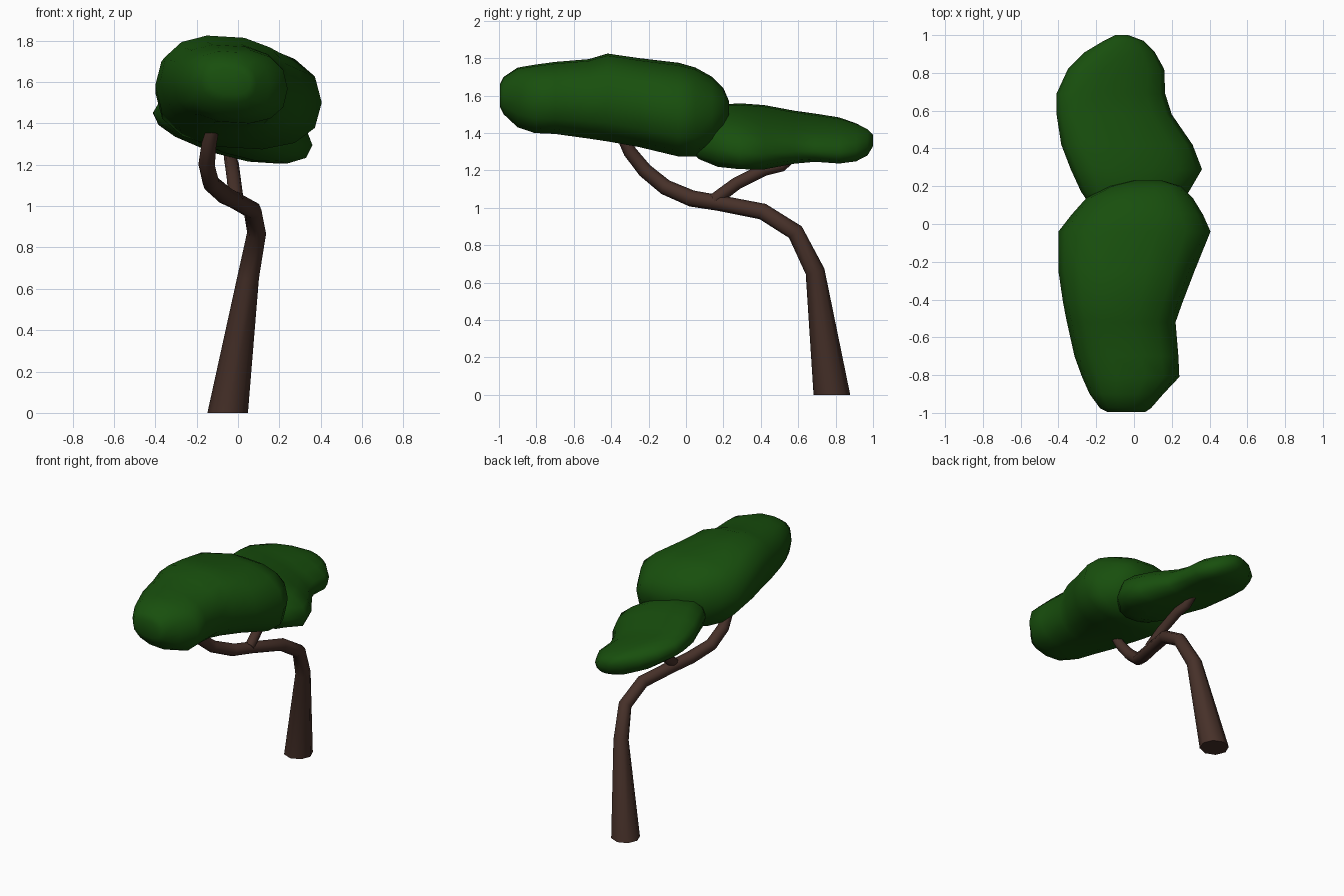
import bpy, bmesh
from math import cos, sin, pi, sqrt, copysign
from mathutils import Vector

if "Cube" in bpy.data.objects:
    bpy.data.objects.remove(bpy.data.objects["Cube"])


def material(name, color):
    m = bpy.data.materials.new(name)
    m.diffuse_color = color
    m.use_nodes = True
    m.node_tree.nodes["Principled BSDF"].inputs["Base Color"].default_value = m.diffuse_color
    return m


BARK = material("bark", (0.062, 0.030, 0.022, 1))
LEAF = material("leaf", (0.009, 0.078, 0.004, 1))


def loft(name, rings, mat, angle):
    """Skin a list of point rings and cap both ends."""
    bm = bmesh.new()
    loops = [[bm.verts.new(p) for p in ring] for ring in rings]
    n = len(loops[0])
    for a, b in zip(loops, loops[1:]):
        for i in range(n):
            j = (i + 1) % n
            bm.faces.new((a[i], a[j], b[j], b[i]))
    bm.faces.new(loops[0])
    bm.faces.new(loops[-1])
    bmesh.ops.recalc_face_normals(bm, faces=bm.faces)
    me = bpy.data.meshes.new(name)
    bm.to_mesh(me)
    bm.free()
    ob = bpy.data.objects.new(name, me)
    bpy.context.collection.objects.link(ob)
    me.materials.append(mat)
    bpy.ops.object.select_all(action='DESELECT')
    ob.select_set(True)
    bpy.context.view_layer.objects.active = ob
    bpy.ops.object.shade_smooth_by_angle(angle=angle)
    return ob


def tube(name, path, start_dir, sides=8):
    """Tapered tube; path rows are x, y, z, radius."""
    pts = [Vector(p[:3]) for p in path]
    prev = Vector((0, 0, 1))
    u, v = Vector((1, 0, 0)), Vector((0, 1, 0))
    rings = []
    for i, c in enumerate(pts):
        if i == 0:
            d = Vector(start_dir).normalized()
        else:
            d = (c - pts[i - 1]).normalized()
            if i + 1 < len(pts):
                d = (d + (pts[i + 1] - c).normalized()).normalized()
        q = prev.rotation_difference(d)
        u, v, prev = q @ u, q @ v, d
        r = path[i][3]
        rings.append([c + r * (u * cos(2 * pi * k / sides) + v * sin(2 * pi * k / sides))
                      for k in range(sides)])
    return loft(name, rings, BARK, 1.0)


def canopy(name, sections, tilt, power, sides=14):
    """Rounded sections along y; rows are y, x min, x max, z min, z max."""
    rings = []
    for y, x0, x1, z0, z1 in sections:
        cx, cz, rx, rz = (x0 + x1) / 2, (z0 + z1) / 2, (x1 - x0) / 2, (z1 - z0) / 2
        k = min(tilt, 0.7 * rz / rx)
        rz = sqrt(rz * rz - (k * rx) ** 2)
        ring = []
        for i in range(sides):
            c, s = cos(2 * pi * i / sides), sin(2 * pi * i / sides)
            dx = rx * copysign(abs(c) ** power, c)
            dz = rz * copysign(abs(s) ** power, s)
            ring.append((cx + dx, y, cz + dz - k * dx))
        rings.append(ring)
    return loft(name, rings, LEAF, 1.2)


# Leaning trunk that bends over towards the front
tube("trunk", [
    (-0.05, 0.78, 0.0, 0.098), (0.05, 0.69, 0.66, 0.052), (0.09, 0.585, 0.87, 0.046),
    (0.07, 0.41, 0.98, 0.044), (-0.01, 0.18, 1.025, 0.042), (-0.06, 0.03, 1.05, 0.044),
    (-0.13, -0.11, 1.11, 0.042), (-0.152, -0.22, 1.20, 0.040),
    (-0.14, -0.30, 1.30, 0.036), (-0.12, -0.34, 1.38, 0.030)], (0, 0, 1))

# Side branch reaching back under the small canopy
tube("branch", [
    (-0.01, 0.15, 1.04, 0.036), (-0.02, 0.27, 1.13, 0.034), (-0.03, 0.42, 1.205, 0.034),
    (-0.035, 0.51, 1.225, 0.032), (-0.04, 0.60, 1.30, 0.026)], (0, 0.8, 0.5))

# Large front canopy
canopy("large_canopy", [
    (-0.995, -0.14, 0.06, 1.54, 1.66), (-0.975, -0.18, 0.09, 1.50, 1.70),
    (-0.90, -0.235, 0.155, 1.43, 1.75), (-0.81, -0.275, 0.24, 1.40, 1.765),
    (-0.70, -0.315, 0.235, 1.395, 1.78), (-0.52, -0.355, 0.22, 1.37, 1.795),
    (-0.42, -0.375, 0.255, 1.355, 1.825), (-0.25, -0.40, 0.32, 1.325, 1.80),
    (-0.04, -0.40, 0.405, 1.275, 1.775), (0.05, -0.33, 0.365, 1.275, 1.75),
    (0.14, -0.25, 0.31, 1.32, 1.70), (0.20, -0.13, 0.25, 1.41, 1.64),
    (0.23, 0.0, 0.15, 1.50, 1.57)], 0.06, 0.83)

# Small back canopy, thinner and tilted
canopy("small_canopy", [
    (1.0, -0.10, -0.03, 1.33, 1.39), (0.97, -0.16, 0.05, 1.28, 1.42),
    (0.91, -0.26, 0.11, 1.25, 1.45), (0.82, -0.35, 0.16, 1.24, 1.48),
    (0.69, -0.41, 0.165, 1.25, 1.50), (0.58, -0.41, 0.20, 1.24, 1.515),
    (0.42, -0.385, 0.31, 1.21, 1.545), (0.29, -0.335, 0.36, 1.21, 1.555),
    (0.17, -0.28, 0.29, 1.22, 1.55), (0.07, -0.21, 0.20, 1.26, 1.51),
    (0.0, -0.10, 0.08, 1.32, 1.44)], 0.25, 0.9)
